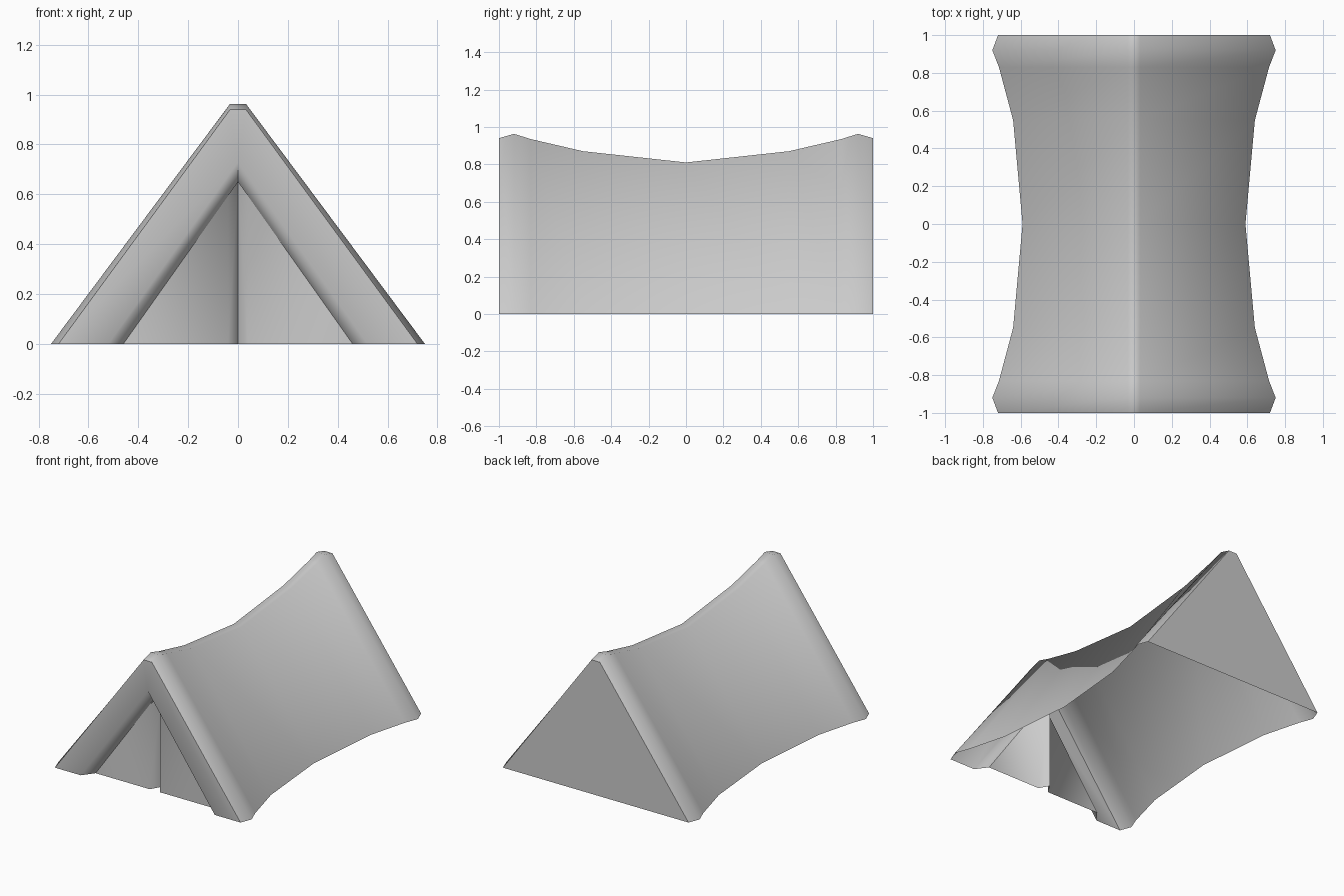
import bpy
import bmesh
import math

cube = bpy.data.objects.get("Cube")
if cube:
    bpy.data.objects.remove(cube, do_unlink=True)

canvas = bpy.data.materials.new("grey canvas")
canvas.use_nodes = True
canvas.diffuse_color = (0.6, 0.6, 0.6, 1)
canvas.node_tree.nodes["Principled BSDF"].inputs["Base Color"].default_value = (0.6, 0.6, 0.6, 1)


def make_object(name, bm):
    bmesh.ops.remove_doubles(bm, verts=bm.verts, dist=0.0005)
    bmesh.ops.recalc_face_normals(bm, faces=bm.faces)
    mesh = bpy.data.meshes.new(name)
    bm.to_mesh(mesh)
    bm.free()
    mesh.materials.append(canvas)
    obj = bpy.data.objects.new(name, mesh)
    bpy.context.collection.objects.link(obj)
    bpy.ops.object.select_all(action="DESELECT")
    obj.select_set(True)
    bpy.context.view_layer.objects.active = obj
    bpy.ops.object.shade_smooth_by_angle(angle=math.radians(65))
    return obj


def loft(bm, rows):
    """Join open rows of points with quads and return the vertex rows."""
    grid = [[bm.verts.new(p) for p in row] for row in rows]
    for a, b in zip(grid, grid[1:]):
        for i in range(len(a) - 1):
            bm.faces.new((a[i], a[i + 1], b[i + 1], b[i]))
    return grid


def section(y, half_width, height, ridge):
    return [(-half_width, y, 0), (-ridge, y, height),
            (ridge, y, height), (half_width, y, 0)]


# Tent shell: distance from the middle, half width, ridge height
half = [(0, 0.59, 0.81), (0.55, 0.64, 0.87), (0.83, 0.715, 0.935),
        (0.92, 0.75, 0.963), (1, 0.72, 0.94)]
stations = [(-y, w, h) for y, w, h in reversed(half)] + half[1:]
RIDGE = 0.032
bm = bmesh.new()
grid = loft(bm, [section(y, w, h, RIDGE) for y, w, h in stations])
bm.faces.new(grid[-1])  # flat back wall

# Front frame and the lip turned in around the doorway
loft(bm, [section(-1, 0.72, 0.94, RIDGE),
          section(-1, 0.52, 0.73, 0),
          section(-0.92, 0.46, 0.65, 0)])
make_object("tent_shell", bm)

# Door flaps, folded inwards where they meet
for name, side in (("right_door_flap", -1), ("left_door_flap", 1)):
    bm = bmesh.new()
    fold = 0.04
    hinge = (side * 0.46, -0.92, 0)
    bend = (side * fold, -0.92, 0)
    bend_top = (side * fold, -0.92, 0.65 * (1 - fold / 0.46))
    seam = (0, -0.85, 0)
    seam_top = (0, -0.85, 0.65)
    v = [bm.verts.new(p) for p in (hinge, bend, bend_top, seam, seam_top)]
    bm.faces.new((v[0], v[1], v[2]))
    bm.faces.new((v[1], v[3], v[4], v[2]))
    make_object(name, bm)
